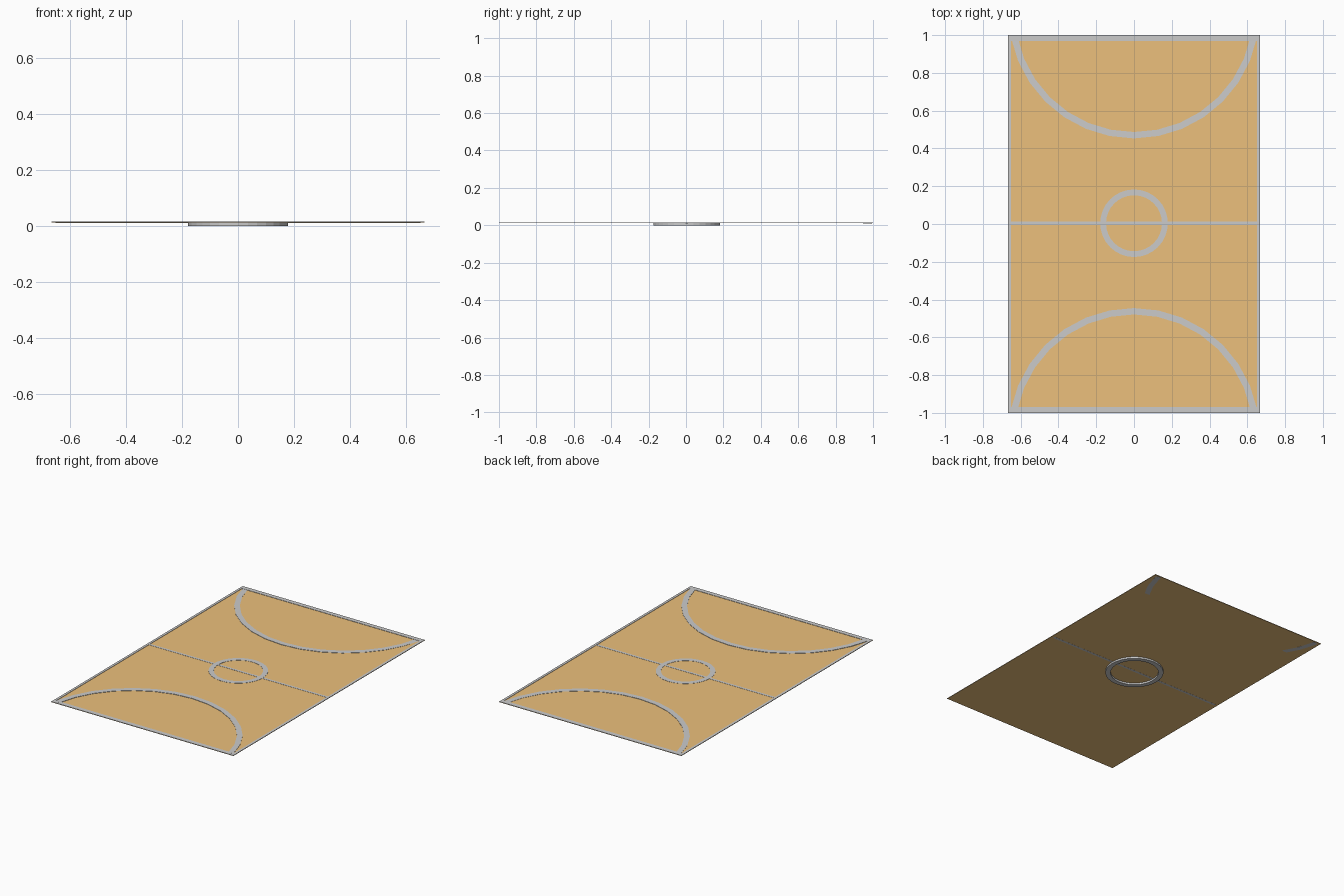
import bpy, bmesh, math

if "Cube" in bpy.data.objects:
    bpy.data.objects.remove(bpy.data.objects["Cube"])

OFFSET_Y = 0.004      # markings sit slightly off centre


def material(name, color):
    m = bpy.data.materials.new(name)
    m.diffuse_color = color
    m.use_nodes = True
    m.node_tree.nodes["Principled BSDF"].inputs["Base Color"].default_value = m.diffuse_color
    return m


def make_object(name, bm):
    bmesh.ops.recalc_face_normals(bm, faces=bm.faces)
    mesh = bpy.data.meshes.new(name)
    bm.to_mesh(mesh)
    bm.free()
    ob = bpy.data.objects.new(name, mesh)
    bpy.context.collection.objects.link(ob)
    return ob


def box(name, x0, x1, y0, y1, z0, z1):
    bm = bmesh.new()
    bmesh.ops.create_cube(bm, size=1)
    for v in bm.verts:
        v.co.x = (x0 + x1) / 2 + v.co.x * (x1 - x0)
        v.co.y = (y0 + y1) / 2 + v.co.y * (y1 - y0)
        v.co.z = (z0 + z1) / 2 + v.co.z * (z1 - z0)
    return make_object(name, bm)


def band(name, cy, r_in, r_out, z0, z1, start, steps, tilt=0.0):
    """Flat curved strip in 32nds of a circle; tilt drops it towards +y."""
    bm = bmesh.new()
    closed = steps == 32
    rows = []
    for i in range(steps if closed else steps + 1):
        a = math.tau * (start + i) / 32
        row = []
        for r, z in ((r_in, z0), (r_out, z0), (r_out, z1), (r_in, z1)):
            y = cy + r * math.sin(a)
            row.append(bm.verts.new((r * math.cos(a), y, z - tilt * (y - 0.45))))
        rows.append(row)
    for i in range(steps):
        a, b = rows[i], rows[(i + 1) % len(rows)]
        for k in range(4):
            n = (k + 1) % 4
            bm.faces.new((a[k], a[n], b[n], b[k]))
    if not closed:
        bm.faces.new(rows[0])
        bm.faces.new(rows[-1])
    return make_object(name, bm)


# court floor
floor = box("court_floor", -0.666, 0.666, -1, 1, 0.0115, 0.0135)
floor.data.materials.append(material("court_orange", (0.84, 0.53, 0.2, 1)))

# boundary lines
for s, side in ((-1, "left"), (1, "right")):
    xs = sorted((s * 0.65, s * 0.666))
    box("sideline_" + side, *xs, -0.97, 0.97, 0.0125, 0.0155)
for s, side in ((-1, "front"), (1, "back")):
    ys = sorted((s * 0.97, s * 1.0))
    box("end_line_" + side, -0.666, 0.666, *ys, 0.0125, 0.0155)

# centre line, just breaking through both sides of the floor
box("centre_line", -0.65, 0.65, OFFSET_Y - 0.008, OFFSET_Y + 0.008, 0.011, 0.0145)

# centre circle, hanging below the floor
band("centre_circle", OFFSET_Y, 0.148, 0.179, 0.0, 0.0148, 0, 32)

# goal arcs, the back one slightly tilted through the floor at its corners
band("goal_arc_front", -1.113 + OFFSET_Y, 0.63, 0.664, 0.0125, 0.0158, 1, 14)
band("goal_arc_back", 1.113 + OFFSET_Y, 0.63, 0.664, 0.0125, 0.0158, 17, 14, 0.003)
